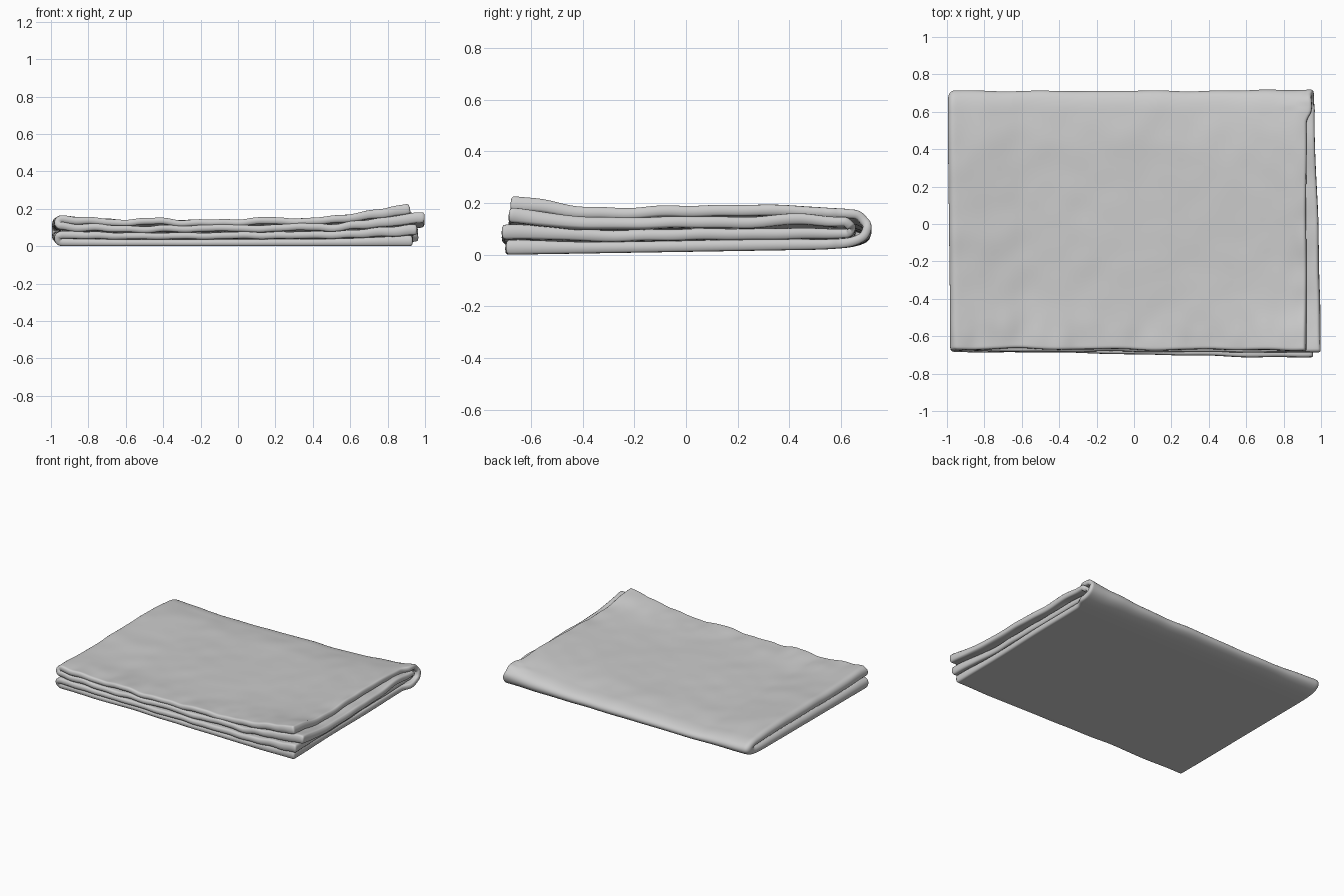
import bpy, bmesh, math
from mathutils import Vector, noise

if "Cube" in bpy.data.objects:
    bpy.data.objects.remove(bpy.data.objects["Cube"])

THICK = 0.036          # cloth thickness before swelling
GAP = 0.0185           # half distance between the two leaves of one pad
FOLD_R = 0.0375        # radius of the fold along the back
MID = 0.074            # height of the back fold
PILE = 2 * MID         # height of the pile before swelling
BACK, LEFT = 0.61, -0.963
SWELL = 2.0            # largest swelling of the cloth at raised ends

# Height of the pile from left to right
HEIGHTS = [(-1, 0.158), (-0.8, 0.145), (-0.6, 0.128), (-0.3, 0.130), (0, 0.137),
           (0.3, 0.143), (0.6, 0.157), (0.8, 0.176), (1, 0.196)]


def smooth(a, b, v):
    t = min(max((v - a) / (b - a), 0), 1)
    return t * t * (3 - 2 * t)


def pile_height(x):
    x = min(max(x, -1), 1)
    for (x0, h0), (x1, h1) in zip(HEIGHTS, HEIGHTS[1:]):
        if x <= x1:
            return h0 + (h1 - h0) * (x - x0) / (x1 - x0)


def rnd(x, y, z, scale):
    return noise.noise(Vector((x, y, z)) * scale)


def spread(n):
    """Values from 0 to 1, denser near 0 and 1."""
    for i in range(n):
        t = i / (n - 1)
        yield 0.5 * t + 0.5 * smooth(0, 1, t)


# Samples across the width: outer leaf, closed left edge, inner leaf
across = [("flat", t, 1) for t in spread(56)]
across += [("turn", i / 6 * math.pi, 0) for i in range(1, 6)]
across += [("flat", 1 - t, -1) for t in spread(56)]

# Samples along the depth: bottom pad, back fold, top pad
along = [("flat", t, -1) for t in spread(40)]
along += [("turn", (i / 12 - 0.5) * math.pi, 0) for i in range(1, 12)]
along += [("flat", 1 - t, 1) for t in spread(40)]


def cloth_point(a, b):
    """Position of one cloth sample and the swelling there."""
    # Offset of the leaf from the middle of its pad
    outer = b[2] if b[0] == "flat" else math.cos(b[1])
    ring = FOLD_R + outer * GAP
    side = a[2] if a[0] == "flat" else math.sin(a[1])
    up = (side + 1) / 2
    depth = a[1] if a[0] == "flat" else 1
    level = MID + side * ring

    # Width, with the inner leaf sticking out at the right
    left = LEFT + 0.018 * (1 - depth)
    if b[0] == "flat":
        if outer > 0:
            right = 0.935 - 0.015 * up + 0.03 * smooth(0.95, 1, depth)
        else:
            right = 0.955 + 0.045 * up - 0.03 * depth
        right += 0.010 * rnd(depth * 1.4, side, outer, 2.5)
        x = right + b[1] * (left - right)
    else:
        x = left - GAP * math.sin(b[1])

    # Depth, with an uneven front edge
    if a[0] == "flat":
        front = -0.682 + 0.006 * up + 0.006 * outer
        front -= 0.024 * smooth(-0.6, 0.8, x) * (1 - 0.8 * up)
        front += 0.012 * rnd(x, side * 3, outer * 2, 4)
        y = front + a[1] * (BACK - front)
    else:
        y = BACK + 1.65 * ring * math.cos(a[1])
    y += 0.006 * rnd(x, 5, 0, 5) * smooth(0.5, 0.7, y)

    # Underside rises gently to the back, top is raised at the front right
    front_end = smooth(-0.35, -0.68, y)
    under = 0.021 * max(y + 0.66, 0) / 1.3 + 0.008 * smooth(0.5, 0.7, y)
    top = pile_height(x) + front_end * (0.01 + 0.034 * smooth(0.55, 0.92, x))
    top -= 0.018 * smooth(0.4, 0.7, y)
    top += 0.006 * rnd(x, y, 1, 2.2) + 0.004 * rnd(x, y, 2, 7)
    swell = (top - under) / PILE
    z = under + level * swell

    # Wrinkled open edges
    edge = max(front_end, smooth(0.75, 0.95, x))
    inner = smooth(0.02, 0.08, level)
    z += inner * edge * (0.010 * rnd(x, y * 0.5, side * 3 + outer, 5)
                         + 0.012 * rnd(x, y * 0.5, side * 2 + outer, 11))
    return (x, y, z), swell


# Cloth sheet folded in half twice
samples = [[cloth_point(a, b) for b in across] for a in along]
bm = bmesh.new()
grid = [[bm.verts.new(place) for place, _ in row] for row in samples]
for r0, r1 in zip(grid, grid[1:]):
    for i in range(len(r0) - 1):
        bm.faces.new((r0[i], r0[i + 1], r1[i + 1], r1[i]))
bmesh.ops.recalc_face_normals(bm, faces=bm.faces)
for face in bm.faces:
    face.smooth = True
mesh = bpy.data.meshes.new("folded_blanket")
bm.to_mesh(mesh)
bm.free()
blanket = bpy.data.objects.new("folded_blanket", mesh)
bpy.context.collection.objects.link(blanket)

# Cloth swells where the pile is raised, so the leaves stay in touch
group = blanket.vertex_groups.new(name="swelling")
swellings = [swell for row in samples for _, swell in row]
for i, swell in enumerate(swellings):
    group.add([i], swell / SWELL, "REPLACE")
solid = blanket.modifiers.new("cloth_thickness", "SOLIDIFY")
solid.thickness = THICK * SWELL
solid.offset = 0
solid.vertex_group = group.name
soft = blanket.modifiers.new("soft_edges", "SUBSURF")
soft.levels = soft.render_levels = 1

# Plain grey cloth
cloth = bpy.data.materials.new("grey_cloth")
cloth.use_nodes = True
colour = (0.6, 0.6, 0.6, 1)
cloth.diffuse_color = colour
cloth.node_tree.nodes["Principled BSDF"].inputs["Base Color"].default_value = colour
mesh.materials.append(cloth)
